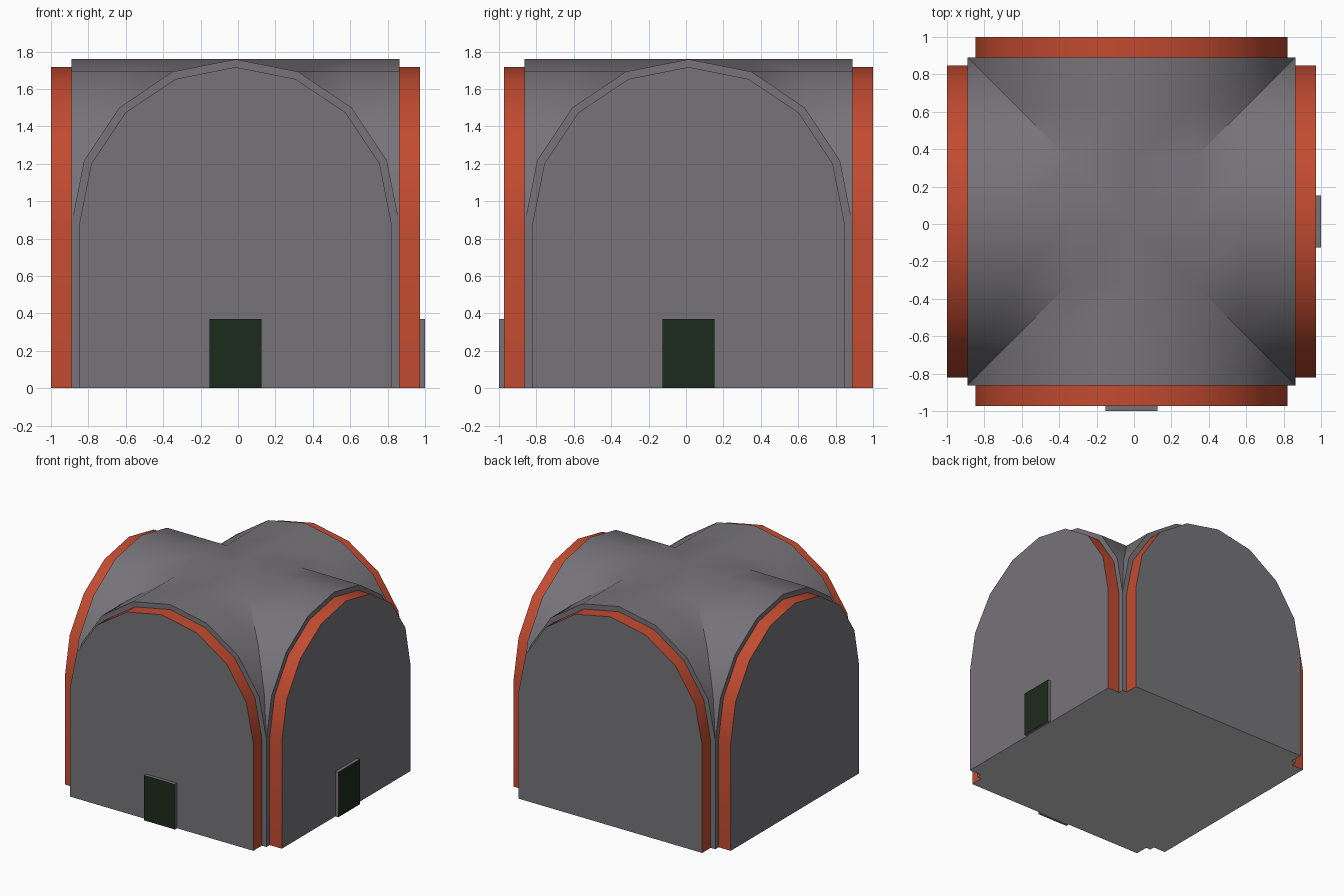
import bpy, bmesh, math
from mathutils import Matrix

if "Cube" in bpy.data.objects:
    bpy.data.objects.remove(bpy.data.objects["Cube"])

CX, CY = -0.0135, 0.0135    # centre of the building body
R_VAULT, R_ARCH = 0.876, 0.834
Z_SPRING = 0.883            # height where the arches start
D_IN, D_OUT = 0.876, 0.9865  # inner and outer depth of the arch bands


def material(name, rgb):
    m = bpy.data.materials.new(name)
    m.diffuse_color = (*rgb, 1)
    m.use_nodes = True
    m.node_tree.nodes["Principled BSDF"].inputs["Base Color"].default_value = m.diffuse_color
    return m


red = material("brick_red", (0.54, 0.07, 0.03))
green = material("dark_green", (0.012, 0.0245, 0.0105))
stone = material("stone_grey", (0.182, 0.174, 0.188))


def arch(r):
    return [(r * math.cos(math.pi * i / 8), Z_SPRING + r * math.sin(math.pi * i / 8))
            for i in range(9)]


def finish(name, bm, mat=None, smooth=False, turn=0):
    bmesh.ops.remove_doubles(bm, verts=bm.verts, dist=1e-5)
    bm.transform(Matrix.Translation((CX, CY, 0)) @ Matrix.Rotation(turn, 4, 'Z'))
    me = bpy.data.meshes.new(name)
    bm.to_mesh(me)
    bm.free()
    ob = bpy.data.objects.new(name, me)
    bpy.context.collection.objects.link(ob)
    if mat:
        me.materials.append(mat)
    if smooth:
        bpy.ops.object.select_all(action='DESELECT')
        ob.select_set(True)
        bpy.context.view_layer.objects.active = ob
        bpy.ops.object.shade_smooth_by_angle(angle=math.radians(30))
    return ob


def face(bm, pts):
    return bm.faces.new([bm.verts.new(p) for p in pts])


# Cross vault: two crossing barrels, valleys along the diagonals
bm = bmesh.new()
prof = arch(R_VAULT)[::-1]


def top(i, j):
    return (prof[i][0], prof[j][0], max(prof[i][1], prof[j][1]))


for i in range(8):
    for j in range(8):
        a, b, c, d = top(i, j), top(i + 1, j), top(i + 1, j + 1), top(i, j + 1)
        if i == j:
            face(bm, (a, b, c)), face(bm, (a, c, d))
        elif i + j == 7:
            face(bm, (a, b, d)), face(bm, (b, c, d))
        else:
            face(bm, (a, b, c, d))
w = R_VAULT
for k in range(4):
    rot = Matrix.Rotation(k * math.pi / 2, 3, 'Z')
    f = face(bm, [(-w, -w, 0), (w, -w, 0)] + [(x, -w, z) for x, z in prof[::-1]])
    for v in f.verts:
        v.co = rot @ v.co
finish("cross_vault", bm, stone, True)

# Floor: plain underside, with a strip below each end wall
bm = bmesh.new()
face(bm, [(-w, w, 0), (w, w, 0), (w, -w, 0), (-w, -w, 0)])
for k in range(4):
    rot = Matrix.Rotation(k * math.pi / 2, 3, 'Z')
    f = face(bm, [(-R_ARCH, -D_IN, 0), (R_ARCH, -D_IN, 0),
                  (R_ARCH, -D_OUT, 0), (-R_ARCH, -D_OUT, 0)])
    for v in f.verts:
        v.co = rot @ v.co
finish("floor", bm)

# Arch band and end wall on each of the four sides
line = [(R_ARCH, 0)] + arch(R_ARCH) + [(-R_ARCH, 0)]
for k, side in enumerate(("front", "right", "back", "left")):
    turn = k * math.pi / 2
    bm = bmesh.new()
    for (x0, z0), (x1, z1) in zip(line, line[1:]):
        face(bm, [(x0, -D_OUT, z0), (x0, -D_IN, z0), (x1, -D_IN, z1), (x1, -D_OUT, z1)])
    finish(side + "_arch_band", bm, red, True, turn)

    bm = bmesh.new()
    face(bm, [(x, -D_OUT, z) for x, z in [line[-1]] + line[:-1]])
    finish(side + "_end_wall", bm, stone, turn=turn)

# Doors on the front and right: grey frame block with a green leaf
for k, side in enumerate(("front", "right")):
    turn = k * math.pi / 2
    hw, h, y0, y1 = 0.14, 0.37, -D_OUT, -1.0135
    bm = bmesh.new()
    rim = [(-hw, 0), (hw, 0), (hw, h), (-hw, h)]
    for (xa, za), (xb, zb) in zip(rim, rim[1:] + rim[:1]):
        face(bm, [(xa, y0, za), (xb, y0, zb), (xb, y1, zb), (xa, y1, za)][::-1])
    bmesh.ops.recalc_face_normals(bm, faces=bm.faces)
    finish(side + "_door_frame", bm, stone, turn=turn)
    bm = bmesh.new()
    face(bm, [(x, y1, z) for x, z in rim])
    finish(side + "_door", bm, green, turn=turn)
